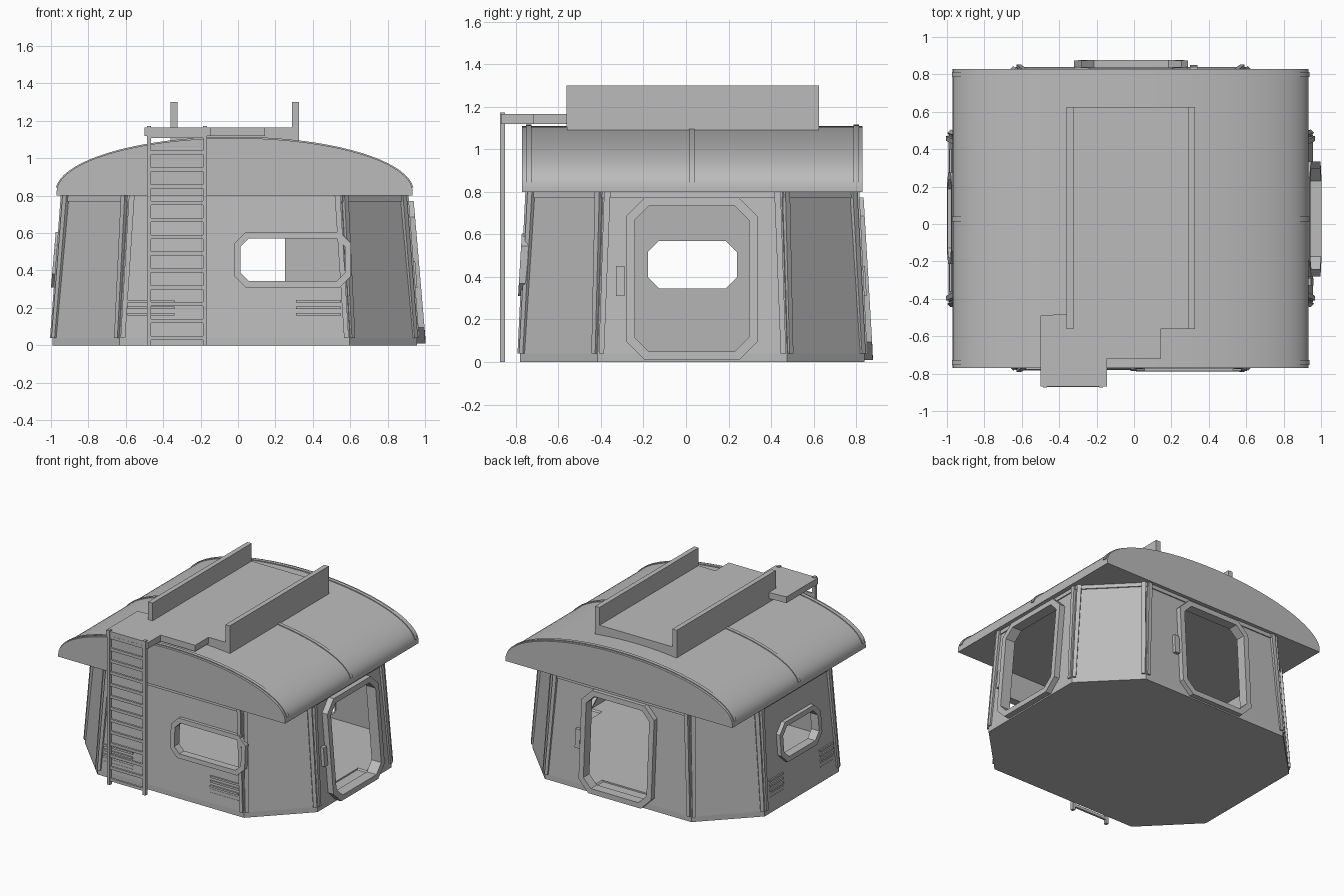
import bpy
import bmesh
import math
from mathutils import Vector

if "Cube" in bpy.data.objects:
    bpy.data.objects.remove(bpy.data.objects["Cube"], do_unlink=True)

CENTRE = Vector((-0.018, 0.03, 0))
EAVES = 0.8
PLINTH = 0.04

grey = bpy.data.materials.new("plain grey")
grey.use_nodes = True
grey.diffuse_color = (0.5, 0.5, 0.5, 1)
grey.node_tree.nodes["Principled BSDF"].inputs["Base Color"].default_value = (0.5, 0.5, 0.5, 1)


def loft(name, loops, ring=False, smooth=False):
    """Bridge equal loops into a solid; a ring joins last to first instead of capping."""
    bm = bmesh.new()
    rows = [[bm.verts.new(p) for p in loop] for loop in loops]
    pairs = list(zip(rows, rows[1:]))
    if ring:
        pairs.append((rows[-1], rows[0]))
    else:
        bm.faces.new(rows[0])
        bm.faces.new(rows[-1])
    n = len(rows[0])
    for a, b in pairs:
        for i in range(n):
            j = (i + 1) % n
            bm.faces.new((a[i], a[j], b[j], b[i]))
    bmesh.ops.recalc_face_normals(bm, faces=bm.faces)
    mesh = bpy.data.meshes.new(name)
    bm.to_mesh(mesh)
    bm.free()
    mesh.materials.append(grey)
    obj = bpy.data.objects.new(name, mesh)
    bpy.context.collection.objects.link(obj)
    if smooth:
        bpy.ops.object.select_all(action='DESELECT')
        obj.select_set(True)
        bpy.context.view_layer.objects.active = obj
        bpy.ops.object.shade_smooth_by_angle(angle=math.radians(30))
    return obj


def box(name, x0, x1, y0, y1, z0, z1):
    return loft(name, [[(x0, y0, z), (x1, y0, z), (x1, y1, z), (x0, y1, z)] for z in (z0, z1)])


def half_sizes(z):
    """Half depth and width of the leaning eight-sided wall, and its face half lengths."""
    t = max(z - PLINTH, 0) / (EAVES - PLINTH)
    return 0.975 - 0.065 * t, 0.81 - 0.045 * t, 0.615 - 0.045 * t, 0.445 - 0.025 * t


def octagon(z, grow=0.0):
    hx, hy, ax, ay = half_sizes(z)
    hx, hy, ax, ay = hx + grow, hy + grow, ax + grow * 0.4, ay + grow * 0.4
    pts = [(ax, -hy), (hx, -ay), (hx, ay), (ax, hy), (-ax, hy), (-hx, ay), (-hx, -ay), (-ax, -hy)]
    return [CENTRE + Vector((x, y, z)) for x, y in pts]


def on_wall(side, u, z, out):
    """Point on a main wall: u along it, z up, out from the leaning surface."""
    hx, hy = half_sizes(z)[:2]
    if side in ("front", "back"):
        s = -1 if side == "front" else 1
        return Vector((u, CENTRE.y + s * (hy + out), z))
    s = -1 if side == "right" else 1
    return Vector((CENTRE.x + s * (hx + out), u, z))


def cut_rect(u0, u1, z0, z1, c):
    return [(u0 + c, z0), (u1 - c, z0), (u1, z0 + c), (u1, z1 - c),
            (u1 - c, z1), (u0 + c, z1), (u0, z1 - c), (u0, z0 + c)]


def wall_loop(side, outline, out):
    return [on_wall(side, u, z, out) for u, z in outline]


def wall_box(name, side, u0, u1, z0, z1, out):
    outline = [(u0, z0), (u1, z0), (u1, z1), (u0, z1)]
    return loft(name, [wall_loop(side, outline, -0.005), wall_loop(side, outline, out)])


# Hollow wall shell with openings
shell = loft("wall_shell", [octagon(0), octagon(PLINTH), octagon(EAVES)])
cutters = [loft("cavity", [octagon(0.05, -0.03), octagon(0.78, -0.03)])]

openings = [  # name, side, outer frame u0 u1 z0 z1, corner cut, border, depth
    ("front_window", "front", -0.02, 0.605, 0.31, 0.605, 0.06, 0.034, 0.025),
    ("right_window", "right", -0.215, 0.275, 0.31, 0.605, 0.07, 0.036, 0.03),
    ("left_door", "left", -0.28, 0.335, 0.01, 0.772, 0.085, 0.04, 0.045),
    ("back_door", "back", -0.32, 0.29, 0.01, 0.772, 0.085, 0.04, 0.038),
]
for name, side, u0, u1, z0, z1, c, b, depth in openings:
    def inset(d):
        return cut_rect(u0 + d, u1 - d, z0 + d, z1 - d, c - d * 0.5)
    outer, inner, hole = inset(0), inset(b), inset(b - 0.01)
    loft(name + "_frame", [wall_loop(side, outer, -0.01), wall_loop(side, outer, depth),
                           wall_loop(side, inner, depth), wall_loop(side, inner, -0.035),
                           wall_loop(side, hole, -0.035), wall_loop(side, hole, -0.01)], ring=True)
    cutters.append(loft(name + "_cutter", [wall_loop(side, hole, -0.12), wall_loop(side, hole, 0.1)]))

bpy.context.view_layer.objects.active = shell
for cutter in cutters:
    mod = shell.modifiers.new("cut", 'BOOLEAN')
    mod.operation = 'DIFFERENCE'
    mod.solver = 'EXACT'
    mod.object = cutter
    bpy.ops.object.modifier_apply(modifier=mod.name)
    bpy.data.objects.remove(cutter, do_unlink=True)

# Door handles
wall_box("left_door_handle", "left", -0.33, -0.29, 0.31, 0.45, 0.025)
wall_box("back_door_handle", "back", 0.3, 0.34, 0.31, 0.45, 0.025)

# Paired strips at every wall corner
low, high = octagon(PLINTH), octagon(EAVES + 0.01)
for i in range(8):
    for j in ((i + 1) % 8, (i - 1) % 8):
        loops = []
        for pts, width, thick in ((low, 0.03, 0.012), (high, 0.035, 0.02)):
            along = (pts[j] - pts[i]).normalized()
            out = along.cross(Vector((0, 0, 1)))
            if out.dot(pts[i] - CENTRE) < 0:
                out = -out
            a, b = pts[i] + along * 0.005, pts[i] + along * width
            loops.append([a - out * 0.01, b - out * 0.01, b + out * thick, a + out * thick])
        loft("corner_strip", loops)

# Band under the eaves
loft("eaves_band", [octagon(0.77, 0.008), octagon(0.805, 0.008)])

# Vent slats beside the windows
for side, spans in (("front", ((-0.59, -0.34), (0.31, 0.55))),
                    ("right", ((-0.36, -0.2), (0.24, 0.4)))):
    for u0, u1 in spans:
        for z in (0.165, 0.2, 0.235):
            wall_box("vent_slat", side, u0, u1, z - 0.007, z + 0.007, 0.01)
        for z in (0.115, 0.14):
            wall_box("vent_groove", side, u0, u1, z - 0.002, z + 0.002, 0.002)


# Arched roof
def arch(angle, y, grow=0.0):
    return Vector((CENTRE.x - (0.952 + grow) * math.cos(angle), y,
                   0.82 + (0.288 + grow) * math.sin(angle)))


STEPS = 40
angles = [math.pi * i / STEPS for i in range(STEPS + 1)]
loops = []
for y in (-0.77, 0.83):
    loops.append([Vector((arch(0, y).x, y, EAVES))] + [arch(a, y) for a in angles]
                 + [Vector((arch(math.pi, y).x, y, EAVES))])
loft("roof", loops, smooth=True)
for y in (-0.74, 0.027, 0.8):
    loft("roof_rib", [[arch(a, y - 0.013, -0.01), arch(a, y + 0.013, -0.01),
                       arch(a, y + 0.013, 0.007), arch(a, y - 0.013, 0.007)]
                      for a in angles[1:-1]], smooth=True)

# Rooftop channel with side rails and ladder landing
deck = [(-0.36, 0.625), (0.325, 0.625), (0.325, -0.56), (0.145, -0.56), (0.145, -0.72),
        (-0.145, -0.72), (-0.145, -0.87), (-0.5, -0.87), (-0.5, -0.49), (-0.36, -0.48)]
loft("roof_deck", [[(x, y, z) for x, y in deck] for z in (1.118, 1.165)])
box("deck_base", -0.36, 0.325, -0.56, 0.625, 1.09, 1.12)
for x in (-0.36, 0.288):
    box("deck_rail", x, x + 0.037, -0.562, 0.625, 1.105, 1.3)

# Ladder
for x in (-0.486, -0.187):
    box("ladder_rail", x, x + 0.022, -0.875, -0.85, 0, 1.172)
for i in range(13):
    z = 0.04 + 0.09 * i
    box("ladder_rung", -0.47, -0.18, -0.871, -0.855, z - 0.011, z + 0.011)
